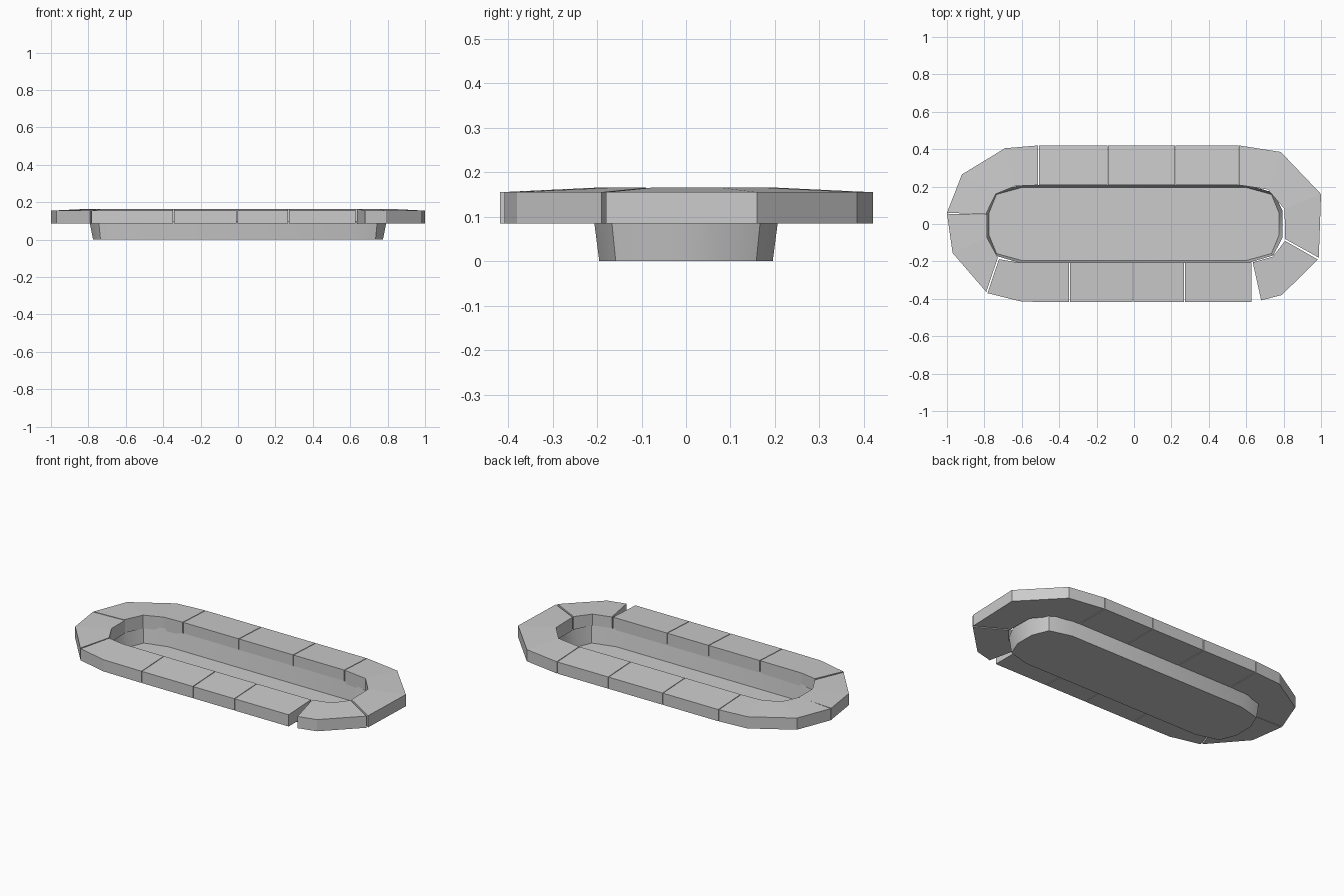
import bpy, bmesh

if "Cube" in bpy.data.objects:
    bpy.data.objects.remove(bpy.data.objects["Cube"])


def finish(name, bm, smooth=False):
    bmesh.ops.recalc_face_normals(bm, faces=bm.faces)
    me = bpy.data.meshes.new(name)
    bm.to_mesh(me)
    bm.free()
    ob = bpy.data.objects.new(name, me)
    bpy.context.collection.objects.link(ob)
    if smooth:
        bpy.context.view_layer.objects.active = ob
        ob.select_set(True)
        bpy.ops.object.shade_smooth_by_angle(angle=0.6)
        ob.select_set(False)
    return ob


def mirrored_ring(quarter):
    """Closed outline from points going from the +x end to the +y side."""
    half = quarter + [(-x, y) for x, y in reversed(quarter)]
    return half + [(-x, -y) for x, y in half]


# Basin: thin tapered shell with a closed floor
def basin(levels):
    bm = bmesh.new()
    rings = [[bm.verts.new((x, y, z)) for x, y in mirrored_ring(q)]
             for q, z in levels]
    n = len(rings[0])
    bm.faces.new(rings[0])
    for i in range(n):
        j = (i + 1) % n
        bm.faces.new((rings[0][i], rings[0][j], rings[1][j], rings[1][i]))
    bm.normal_update()
    finish("basin", bm, smooth=True)


basin([([(.775, .06), (.735, .158), (.60, .195)], 0.0),
       ([(.795, .07), (.745, .168), (.61, .208)], 0.1)])


# Rim stones: matching outer and inner edge points, top sloping outward
def stone(name, outer, inner, z_in=0.165, z_out=0.155, z_bot=0.085):
    bm = bmesh.new()
    sections = []
    for (ox, oy), (ix, iy) in zip(outer, inner):
        sections.append([bm.verts.new(c) for c in (
            (ox, oy, z_bot), (ox, oy, z_out), (ix, iy, z_in), (ix, iy, z_bot))])
    for a, b in zip(sections, sections[1:]):
        for i in range(4):
            j = (i + 1) % 4
            bm.faces.new((a[i], b[i], b[j], a[j]))
    bm.faces.new(sections[0])
    bm.faces.new(sections[-1])
    finish(name, bm)


# Straight stones along both long sides
gap = 0.002
for side, y_out, y_in, joints in (("back", .42, .208, (-.51, -.14, .22, .56)),
                                  ("front", -.418, -.207, (-.345, -.005, .27, .63))):
    for k, (a, b) in enumerate(zip(joints, joints[1:])):
        a, b = a + gap, b - gap
        stone(f"{side}_stone_{k + 1}", [(a, y_out), (b, y_out)],
              [(a, y_in), (b, y_in)])

# Curved end stones
stone("back_left_corner_stone",
      [(-.512, .42), (-.69, .405), (-.92, .265), (-1, .06)],
      [(-.512, .208), (-.635, .203), (-.74, .16), (-.792, .052)])
stone("left_end_stone",
      [(-1, .055), (-.97, -.155), (-.79, -.363)],
      [(-.785, .05), (-.785, -.075), (-.728, -.18)], z_in=0.163)
stone("front_left_corner_stone",
      [(-.783, -.37), (-.60, -.415), (-.347, -.418)],
      [(-.722, -.188), (-.62, -.206), (-.347, -.207)])
stone("front_right_corner_stone",
      [(.68, -.408), (.79, -.38), (.983, -.19)],
      [(.635, -.205), (.742, -.175), (.808, -.09)])
stone("right_end_stone",
      [(.988, -.18), (1, .16), (.785, .385), (.562, .42)],
      [(.808, -.08), (.805, .08), (.715, .185), (.562, .208)])
